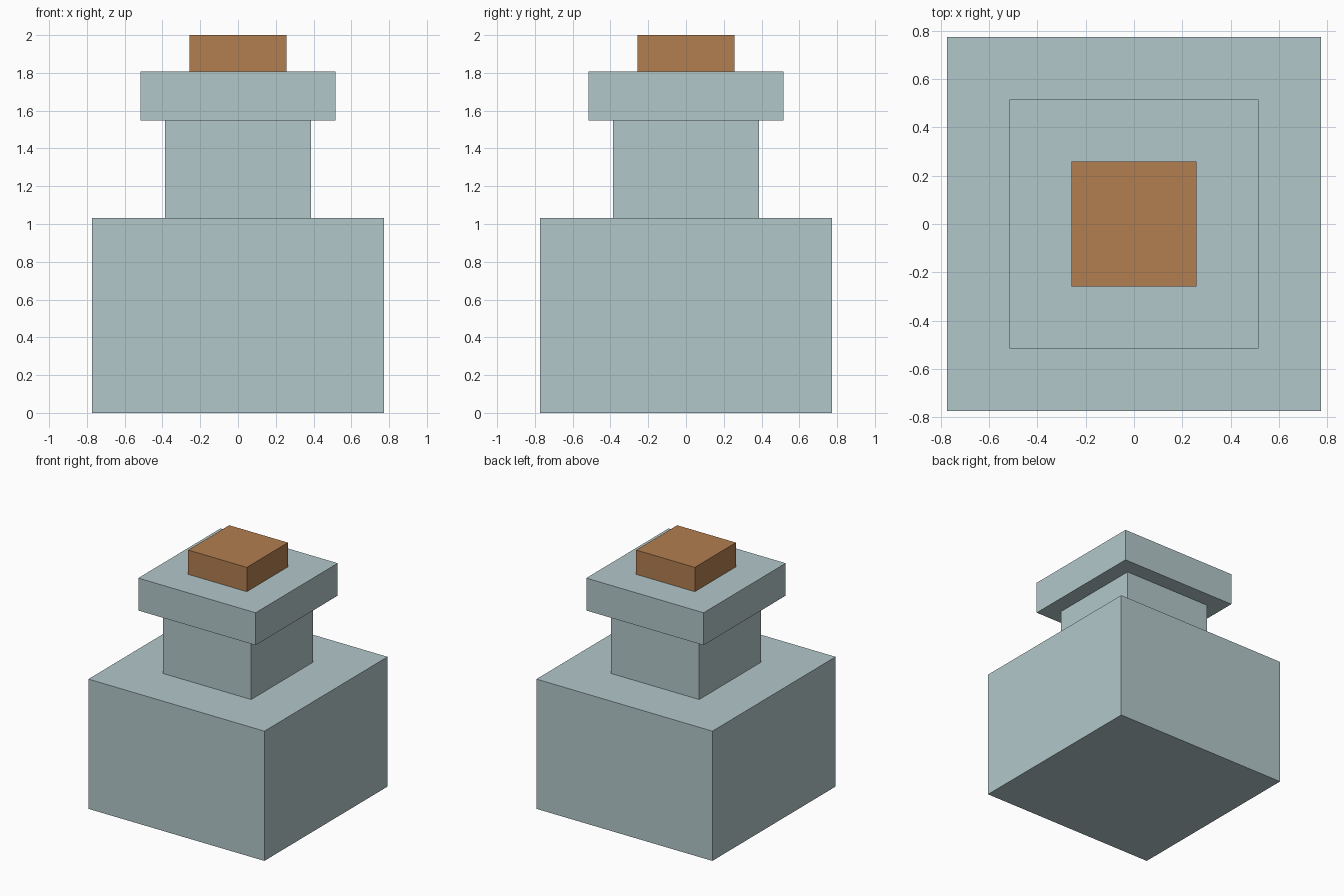
import bpy
import bmesh
from mathutils import Matrix, Vector

default = bpy.data.objects.get("Cube")
if default:
    bpy.data.objects.remove(default, do_unlink=True)

UNIT = 2 / 15.5  # grid unit: the whole bottle is 15.5 units tall


def make_material(name, color):
    mat = bpy.data.materials.new(name)
    mat.use_nodes = True
    mat.diffuse_color = color
    mat.node_tree.nodes["Principled BSDF"].inputs["Base Color"].default_value = color
    return mat


def square_block(name, width, bottom, top, mat):
    """Square block centred on the z axis, measured in grid units."""
    bm = bmesh.new()
    size = Vector((width, width, top - bottom)) * UNIT
    centre = Vector((0, 0, (bottom + top) / 2)) * UNIT
    bmesh.ops.create_cube(bm, size=1, matrix=Matrix.LocRotScale(centre, None, size))
    mesh = bpy.data.meshes.new(name)
    bm.to_mesh(mesh)
    bm.free()
    mesh.materials.append(mat)
    obj = bpy.data.objects.new(name, mesh)
    bpy.context.collection.objects.link(obj)
    return obj


glass = make_material("pale_blue_glass", (0.45, 0.575, 0.59, 1))
cork = make_material("brown_cork", (0.45, 0.21, 0.08, 1))

# Bottle, stacked from the ground up, closed by the stopper
square_block("bottle_body", 12, 0, 8, glass)
square_block("bottle_neck", 6, 8, 12, glass)
square_block("bottle_lip", 8, 12, 14, glass)
square_block("cork_stopper", 4, 14, 15.5, cork)
